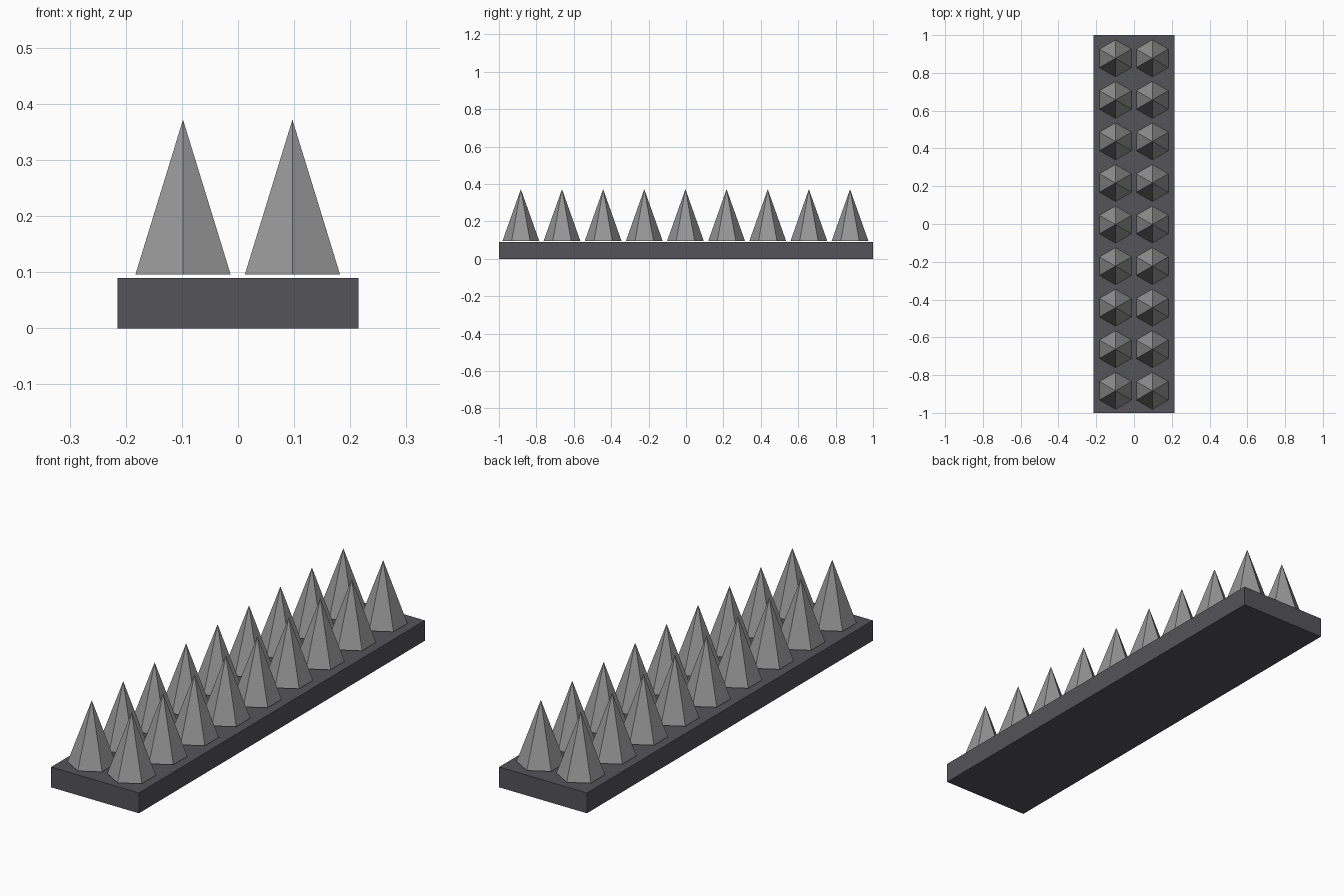
import bpy, math

if "Cube" in bpy.data.objects:
    bpy.data.objects.remove(bpy.data.objects["Cube"])


def make_material(name, color):
    mat = bpy.data.materials.new(name)
    mat.diffuse_color = (*color, 1.0)
    mat.use_nodes = True
    mat.node_tree.nodes["Principled BSDF"].inputs["Base Color"].default_value = mat.diffuse_color
    return mat


dark_grey = make_material("dark grey", (0.090, 0.087, 0.098))
mid_grey = make_material("mid grey", (0.31, 0.31, 0.31))

# Base slab
BASE_TOP = 0.09
bpy.ops.mesh.primitive_cube_add(size=1, location=(0, 0, BASE_TOP / 2))
base = bpy.context.object
base.name = "base_slab"
base.scale = (0.43, 2.0, BASE_TOP)
bpy.ops.object.transform_apply(location=False, rotation=False, scale=True)
base.data.materials.append(dark_grey)

# Two rows of nine six-sided spikes, hovering just above the slab
SPIKE_BOTTOM, SPIKE_TOP = 0.096, 0.372
ROWS, SPACING = 9, 0.22
for side, x in (("left", -0.098), ("right", 0.097)):
    for i in range(ROWS):
        y = -0.003 + (i - (ROWS - 1) / 2) * SPACING
        # Corners point along the length of the slab
        bpy.ops.mesh.primitive_cone_add(
            vertices=6, radius1=0.098, radius2=0,
            depth=SPIKE_TOP - SPIKE_BOTTOM,
            location=(x, y, (SPIKE_TOP + SPIKE_BOTTOM) / 2))
        spike = bpy.context.object
        spike.name = f"{side}_spike_{i + 1}"
        spike.data.materials.append(mid_grey)
